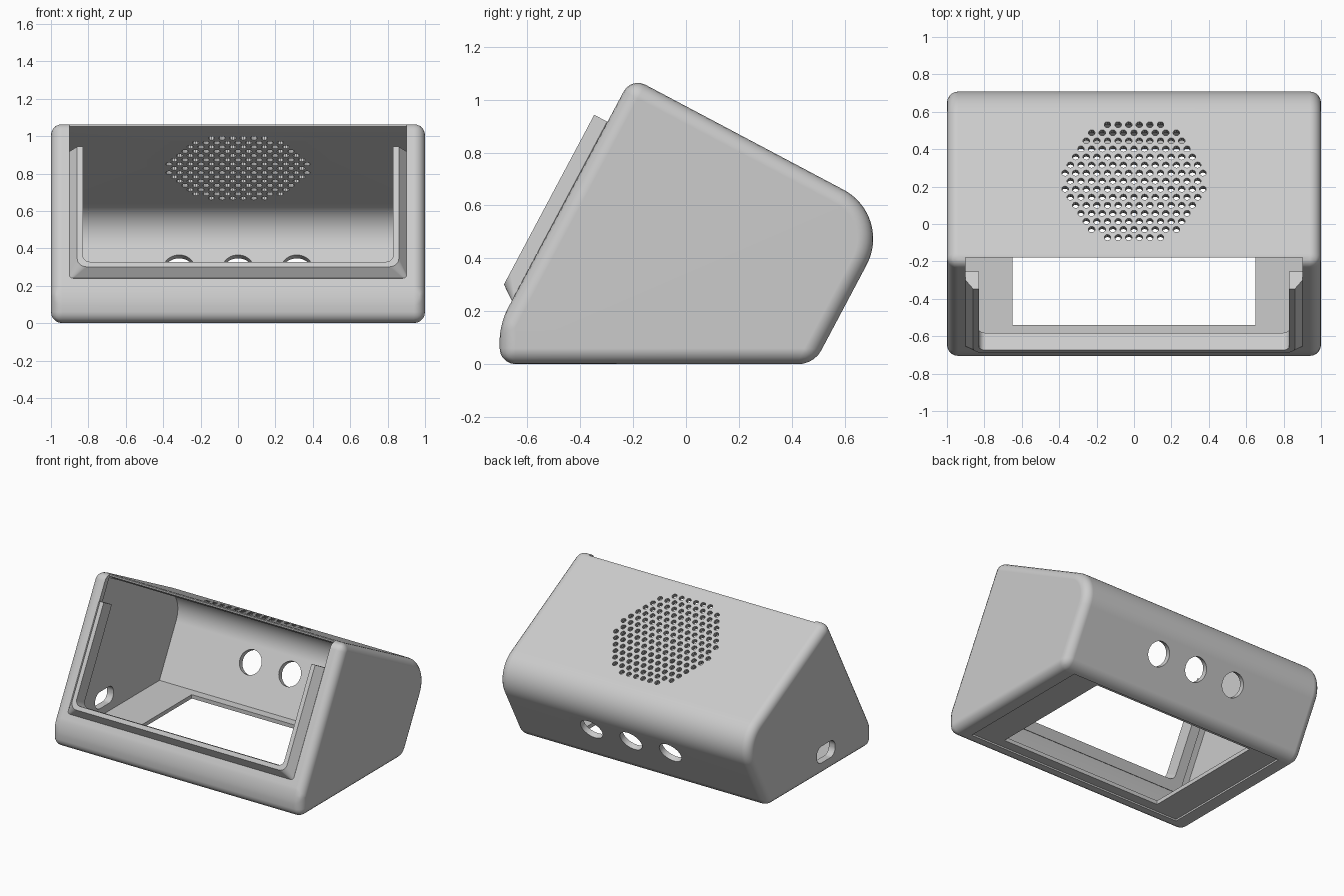
import bpy, bmesh, math
from mathutils import Matrix, Vector

cube = bpy.data.objects.get("Cube")
if cube:
    bpy.data.objects.remove(cube, do_unlink=True)

grey = bpy.data.materials.new("light_grey_plastic")
grey.use_nodes = True
colour = (0.6, 0.6, 0.6, 1)
grey.diffuse_color = colour
grey.node_tree.nodes["Principled BSDF"].inputs["Base Color"].default_value = colour


def add_object(name, bm):
    bmesh.ops.recalc_face_normals(bm, faces=bm.faces)
    mesh = bpy.data.meshes.new(name)
    bm.to_mesh(mesh)
    bm.free()
    mesh.materials.append(grey)
    obj = bpy.data.objects.new(name, mesh)
    bpy.context.collection.objects.link(obj)
    return obj


def round_edges(bm, edges, radius, segments):
    bmesh.ops.bevel(bm, geom=edges, offset=radius, segments=segments,
                    profile=0.5, affect='EDGES')


def prism(points, x0, x1, rounded=(), radius=0.0):
    """Extrude a (y, z) profile along x, rounding the chosen corners."""
    bm = bmesh.new()
    face = bm.faces.new([bm.verts.new((x0, y, z)) for y, z in points])
    res = bmesh.ops.extrude_face_region(bm, geom=[face])
    moved = [v for v in res["geom"] if isinstance(v, bmesh.types.BMVert)]
    bmesh.ops.translate(bm, verts=moved, vec=(x1 - x0, 0, 0))
    chosen = []
    for i in rounded:
        corner = Vector(points[i])
        chosen += [e for e in bm.edges
                   if all((v.co.yz - corner).length < 1e-4 for v in e.verts)]
    if chosen:
        round_edges(bm, chosen, radius, 16)
    bmesh.ops.recalc_face_normals(bm, faces=bm.faces)
    return bm


def rect(y0, y1, z0, z1):
    return [(y0, z0), (y1, z0), (y1, z1), (y0, z1)]


def cylinder(bm, location, tilt, radius, depth, sides):
    matrix = Matrix.Translation(location) @ Matrix.Rotation(tilt, 4, 'X')
    bmesh.ops.create_cone(bm, cap_ends=True, segments=sides, radius1=radius,
                          radius2=radius, depth=depth, matrix=matrix)


def cut(target, name, bm):
    """Subtract a shape from the target and throw the cutter away."""
    cutter = add_object(name, bm)
    cutter.hide_render = True
    mod = target.modifiers.new(name, 'BOOLEAN')
    mod.operation = 'DIFFERENCE'
    mod.solver = 'EXACT'
    mod.object = cutter
    bpy.context.view_layer.update()
    graph = bpy.context.evaluated_depsgraph_get()
    mesh = bpy.data.meshes.new_from_object(target.evaluated_get(graph))
    target.modifiers.clear()
    target.data = mesh
    bpy.data.objects.remove(cutter, do_unlink=True)


def smooth(obj):
    bpy.ops.object.select_all(action='DESELECT')
    obj.select_set(True)
    bpy.context.view_layer.objects.active = obj
    bpy.ops.object.shade_smooth_by_angle(angle=math.radians(30))
    mod = obj.modifiers.new("even_shading", 'WEIGHTED_NORMAL')
    mod.keep_sharp = True


# Outer shell: wedge profile, large rear fillet, small rounding elsewhere
outer = [(-.705, 0), (-.705, .153), (-.207, 1.085), (.782, .561), (.484, 0)]
bm = prism(outer, -1, 1, rounded=[3], radius=.21)
sharp = [e for e in bm.edges if e.calc_face_angle(0) > math.radians(20)]
round_edges(bm, sharp, .06, 5)
shell = add_object("enclosure_shell", bm)

# Hollow interior
inner = [(-.665, .04), (-.665, .143), (-.186, 1.04), (.733, .553), (.46, .04)]
cut(shell, "cavity", prism(inner, -.95, .95, rounded=[3], radius=.18))

# Sloping front opening, running out through the ridge
opening = [(-.18, 1.3), (-.18, 1.05), (0, .935), (-.547, .237),
           (-.9, .424), (-.9, 1.3)]
cut(shell, "front_opening", prism(opening, -.9, .9))

# Base: shallow cover recess and access hole
cut(shell, "cover_recess", prism(rect(-.61, .43, -.1, .012), -.87, .87))
cut(shell, "base_hole", prism(rect(-.54, .40, -.1, .1), -.65, .65))

# Cable slot in one side
cut(shell, "cable_slot",
    prism(rect(-.275, -.065, .095, .215), -1.1, -.85, range(4), .055))

# Three round ports in the back
bm = bmesh.new()
for i in (-1, 0, 1):
    cylinder(bm, (i * .315, .63, .27), 1.084, .085, .3, 40)
cut(shell, "back_ports", bm)

# Round speaker grille: staggered rows of small holes
roof_tilt = -.487
along_roof = Vector((0, math.cos(roof_tilt), math.sin(roof_tilt)))
centre = Vector((0, .23, .854))
pitch, row_gap = .0567, .0487
bm = bmesh.new()
for row in range(-7, 8):
    for col in range(-7, 8):
        x = (col + .5 * (row % 2)) * pitch
        v = row * row_gap
        if math.hypot(x, v) < .38:
            cylinder(bm, centre + along_roof * v + Vector((x, 0, 0)),
                     roof_tilt, .018, .12, 10)
cut(shell, "grille_holes", bm)
smooth(shell)

# Raised U-shaped screen rail on the front slope
origin = Vector((0, -.659, .24))
up_slope = Vector((0, .47, .883))
outward = Vector((0, -.883, .47))


def u_path(half, bottom, n, r, top=.767, steps=6):
    """U outline with rounded lower corners, n above the slope."""
    pts = [(-half, top)]
    for side, start in ((-1, math.pi), (1, 1.5 * math.pi)):
        for i in range(steps + 1):
            a = start + i / steps * math.pi / 2
            pts.append((side * (half - r) + r * math.cos(a),
                        bottom + r + r * math.sin(a)))
    pts.append((half, top))
    return [origin + Vector((x, 0, 0)) + up_slope * u + outward * n
            for x, u in pts]


sections = [(.902, 0, -.05, .02), (.902, 0, 0, .02), (.86, .04, .055, .05),
            (.83, .07, .055, .04), (.83, .07, -.05, .04)]
bm = bmesh.new()
rings = [[bm.verts.new(p) for p in u_path(*s)] for s in sections]
for a, b in zip(rings, rings[1:] + rings[:1]):
    for i in range(len(a) - 1):
        bm.faces.new((a[i], a[i + 1], b[i + 1], b[i]))
for end in (0, -1):
    bm.faces.new([ring[end] for ring in rings])
smooth(add_object("screen_rail", bm))
